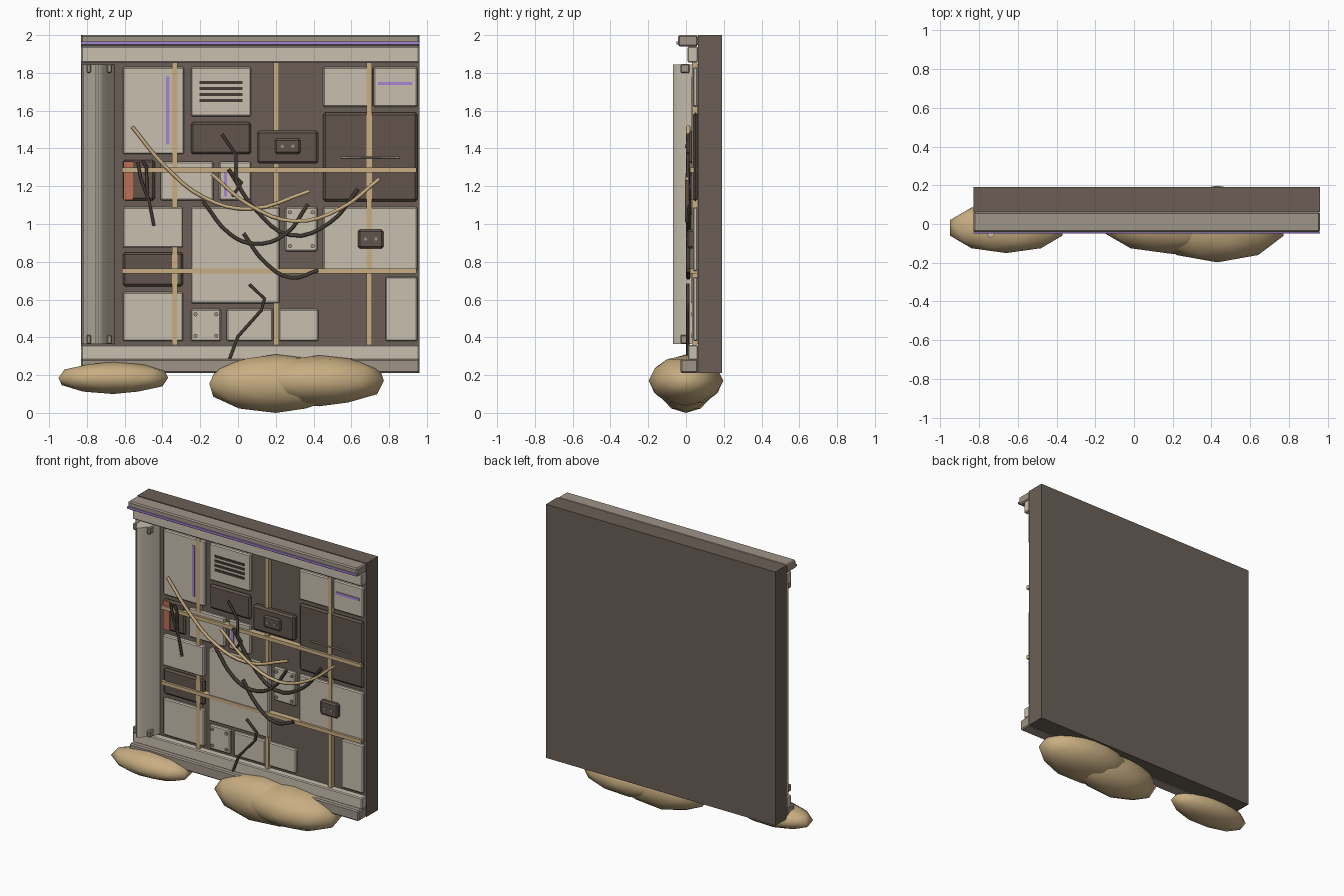
import bpy, bmesh
from mathutils import Vector

cube = bpy.data.objects.get("Cube")
if cube:
    bpy.data.objects.remove(cube)


def material(name, hexcode):
    def linear(c):
        return c / 12.92 if c <= 0.04045 else ((c + 0.055) / 1.055) ** 2.4
    rgb = [linear(v / 255) for v in bytes.fromhex(hexcode)]
    m = bpy.data.materials.new(name)
    m.use_nodes = True
    m.diffuse_color = (*rgb, 1)
    m.node_tree.nodes["Principled BSDF"].inputs["Base Color"].default_value = (*rgb, 1)
    return m


BROWN = material("dark brown", "6b5f56")
LIGHT = material("pale stone", "c8bfaf")
GREY = material("warm grey", "9f9487")
SAND = material("sand", "c8ae82")
PURPLE = material("purple", "a585d2")
RUST = material("rust", "bd6e56")
DARK = material("charcoal", "453b34")
PANEL = material("panel brown", "62554c")


def finish(name, bm, mat, smooth=None):
    me = bpy.data.meshes.new(name)
    bmesh.ops.recalc_face_normals(bm, faces=bm.faces)
    bm.to_mesh(me)
    bm.free()
    me.materials.append(mat)
    ob = bpy.data.objects.new(name, me)
    bpy.context.collection.objects.link(ob)
    if smooth:
        bpy.ops.object.select_all(action='DESELECT')
        ob.select_set(True)
        bpy.context.view_layer.objects.active = ob
        bpy.ops.object.shade_smooth_by_angle(angle=smooth)
    return ob


def box(name, x0, x1, z0, z1, y0, y1, mat, bevel=0.0):
    bm = bmesh.new()
    bmesh.ops.create_cube(bm, size=1)
    for v in bm.verts:
        v.co = Vector(((x0 + x1) / 2 + v.co.x * (x1 - x0),
                       (y0 + y1) / 2 + v.co.y * (y1 - y0),
                       (z0 + z1) / 2 + v.co.z * (z1 - z0)))
    if bevel:
        bmesh.ops.bevel(bm, geom=bm.edges[:], offset=bevel, segments=1, affect='EDGES')
    return finish(name, bm, mat)


def stud(name, x, y, z, r, mat):
    bm = bmesh.new()
    bmesh.ops.create_cone(bm, cap_ends=True, segments=8, radius1=r, radius2=r, depth=0.012)
    for v in bm.verts:
        v.co = Vector((x + v.co.x, y + v.co.z, z + v.co.y))
    finish(name, bm, mat)


def cable(name, points, r, mat, y=0.012, curved=True):
    cu = bpy.data.curves.new(name, 'CURVE')
    cu.dimensions = '3D'
    cu.bevel_depth = r
    cu.bevel_resolution = 1
    cu.use_fill_caps = True
    cu.resolution_u = 4
    if curved:
        sp = cu.splines.new('BEZIER')
        sp.bezier_points.add(len(points) - 1)
        for p, (x, z) in zip(sp.bezier_points, points):
            p.co = (x, y, z)
            p.handle_left_type = p.handle_right_type = 'AUTO'
    else:
        sp = cu.splines.new('POLY')
        sp.points.add(len(points) - 1)
        for p, (x, z) in zip(sp.points, points):
            p.co = (x, y, z, 1)
    cu.materials.append(mat)
    bpy.context.collection.objects.link(bpy.data.objects.new(name, cu))


# Wall slab with stepped top and bottom rails
L, R = -0.83, 0.96
box("wall_slab", L, R, 0.21, 2.0, 0.063, 0.19, BROWN)
box("top_cap", L, R, 1.94, 2.0, -0.042, 0.063, GREY, 0.008)
box("top_rail", L, R, 1.855, 1.94, 0.008, 0.063, LIGHT, 0.006)
box("bottom_rail", L, R, 0.28, 0.36, 0.01, 0.063, LIGHT, 0.006)
box("skirting", L, R, 0.21, 0.285, -0.028, 0.063, GREY, 0.008)
box("cap_light_strip", L, R, 1.95, 1.965, -0.05, -0.04, PURPLE)

# Corner column: sloped sides with a rounded nose
profile = [(-0.825, 0.063), (-0.82, 0.03), (-0.76, -0.045), (-0.753, -0.063), (-0.74, -0.07),
           (-0.727, -0.063), (-0.715, -0.045), (-0.675, 0.01), (-0.655, 0.063)]
bm = bmesh.new()
face = bm.faces.new([bm.verts.new((x, y, 0.365)) for x, y in profile])
top = bmesh.ops.extrude_face_region(bm, geom=[face])["geom"]
bmesh.ops.translate(bm, vec=(0, 0, 1.48), verts=[g for g in top if isinstance(g, bmesh.types.BMVert)])
finish("corner_column", bm, LIGHT, 0.6)
for z in (0.365, 1.8):
    for x in (-0.79, -0.68):
        box("column_clip", x - 0.013, x + 0.013, z, z + 0.048, -0.03, 0.02, GREY, 0.006)

# Pale panels: x0, x1, z0, z1
pale = [(-0.61, -0.285, 1.37, 1.83), (-0.25, 0.07, 1.57, 1.83), (0.45, 0.713, 1.62, 1.83),
        (0.717, 0.95, 1.62, 1.83), (-0.41, -0.13, 1.125, 1.33), (-0.1, 0.07, 1.125, 1.33),
        (0.25, 0.42, 0.855, 1.09), (0.45, 0.95, 0.75, 1.09),
        (0.78, 0.95, 0.38, 0.72), (-0.61, -0.29, 0.38, 0.64), (-0.25, -0.09, 0.38, 0.55),
        (-0.06, 0.185, 0.38, 0.55), (0.215, 0.425, 0.38, 0.55)]
for p in pale:
    box("pale_panel", *p, 0.036, 0.063, LIGHT, 0.007)
box("raised_panel_left", -0.61, -0.29, 0.875, 1.09, 0.026, 0.063, LIGHT, 0.007)
box("raised_panel_middle", -0.25, 0.22, 0.58, 1.09, 0.026, 0.063, LIGHT, 0.007)

# Dark panels
for p in [(-0.25, 0.07, 1.37, 1.54), (0.45, 0.95, 1.12, 1.59),
          (-0.61, -0.44, 1.125, 1.34), (-0.61, -0.29, 0.67, 0.85)]:
    box("dark_panel", *p, 0.036, 0.063, PANEL, 0.012)
box("socket_plate", 0.10, 0.425, 1.32, 1.495, 0.016, 0.063, PANEL, 0.012)
for x0, x1, z0, z1, y in [(0.195, 0.33, 1.37, 1.453, 0.0), (0.635, 0.77, 0.87, 0.97, 0.005)]:
    box("socket", x0, x1, z0, z1, y, 0.05, PANEL, 0.01)
    for s in (-1, 1):
        stud("socket_stud", (x0 + x1) / 2 + s * 0.028, y, (z0 + z1) / 2, 0.009, GREY)
box("rust_plate", -0.605, -0.555, 1.128, 1.332, 0.03, 0.045, RUST)

# Corner rivets on two panels
for x0, x1, z0, z1 in (pale[6], pale[10]):
    for x in (x0 + 0.025, x1 - 0.025):
        for z in (z0 + 0.028, z1 - 0.028):
            stud("rivet", x, 0.034, z, 0.011, GREY)

# Vent slots and purple markers
for i in range(4):
    z = 1.653 + i * 0.032
    box("vent_slot", -0.205, 0.025, z - 0.008, z + 0.008, 0.03, 0.04, DARK)
for p in [(-0.38, -0.362, 1.42, 1.78), (0.742, 0.925, 1.735, 1.753), (-0.075, -0.057, 1.145, 1.28)]:
    box("purple_marker", *p, 0.03, 0.038, PURPLE)

# Sand coloured conduit grid
for x in (-0.335, 0.203, 0.695):
    box("vertical_conduit", x - 0.015, x + 0.015, 0.36, 1.855, 0.031, 0.06, SAND)
for z in (1.285, 0.752):
    box("horizontal_conduit", -0.615, 0.945, z - 0.013, z + 0.013, 0.02, 0.06, SAND)

# Hanging cables
cable("sand_cable", [(-0.56, 1.515), (-0.39, 1.31), (-0.18, 1.14), (0.06, 1.08), (0.38, 1.175)], 0.011, SAND)
cable("sand_cable", [(-0.14, 1.265), (0.06, 1.1), (0.3, 1.015), (0.54, 1.08), (0.75, 1.24)], 0.011, SAND, 0.005)
cable("dark_cable", [(-0.185, 1.12), (-0.04, 0.945), (0.09, 0.895), (0.25, 0.945), (0.37, 1.105)], 0.011, DARK)
cable("dark_cable", [(-0.05, 1.29), (0.09, 1.08), (0.28, 0.94), (0.49, 1.01), (0.635, 1.185)], 0.011, DARK, 0.018)
cable("dark_cable", [(0.03, 0.95), (0.14, 0.8), (0.28, 0.715), (0.425, 0.755)], 0.011, DARK)
for pts in [[(-0.085, 1.475), (-0.01, 1.365), (-0.01, 1.235), (0.015, 1.185)],
            [(-0.05, 1.285), (0.02, 1.22), (-0.03, 1.145)],
            [(-0.53, 1.33), (-0.515, 1.24), (-0.47, 1.12), (-0.445, 0.99)],
            [(-0.485, 1.31), (-0.48, 1.16)], [(-0.505, 1.335), (-0.485, 1.3)],
            [(0.06, 0.68), (0.14, 0.605), (0.125, 0.545), (0.0, 0.405), (-0.045, 0.285)]]:
    cable("loose_wire", pts, 0.009, DARK, 0.01, False)
cable("panel_seam_rod", [(0.545, 1.352), (0.855, 1.352)], 0.005, GREY, 0.032, False)

# Sand mounds at the foot: centre and radii
for c, r in [((-0.66, -0.02, 0.185), (0.305, 0.13, 0.085)),
             ((0.2, 0.0, 0.155), (0.37, 0.155, 0.155)),
             ((0.43, 0.0, 0.17), (0.36, 0.198, 0.135))]:
    bm = bmesh.new()
    bmesh.ops.create_icosphere(bm, subdivisions=2, radius=1)
    for v in bm.verts:
        v.co = Vector([c[i] + v.co[i] * r[i] for i in range(3)])
    finish("sand_mound", bm, SAND, 0.7)
